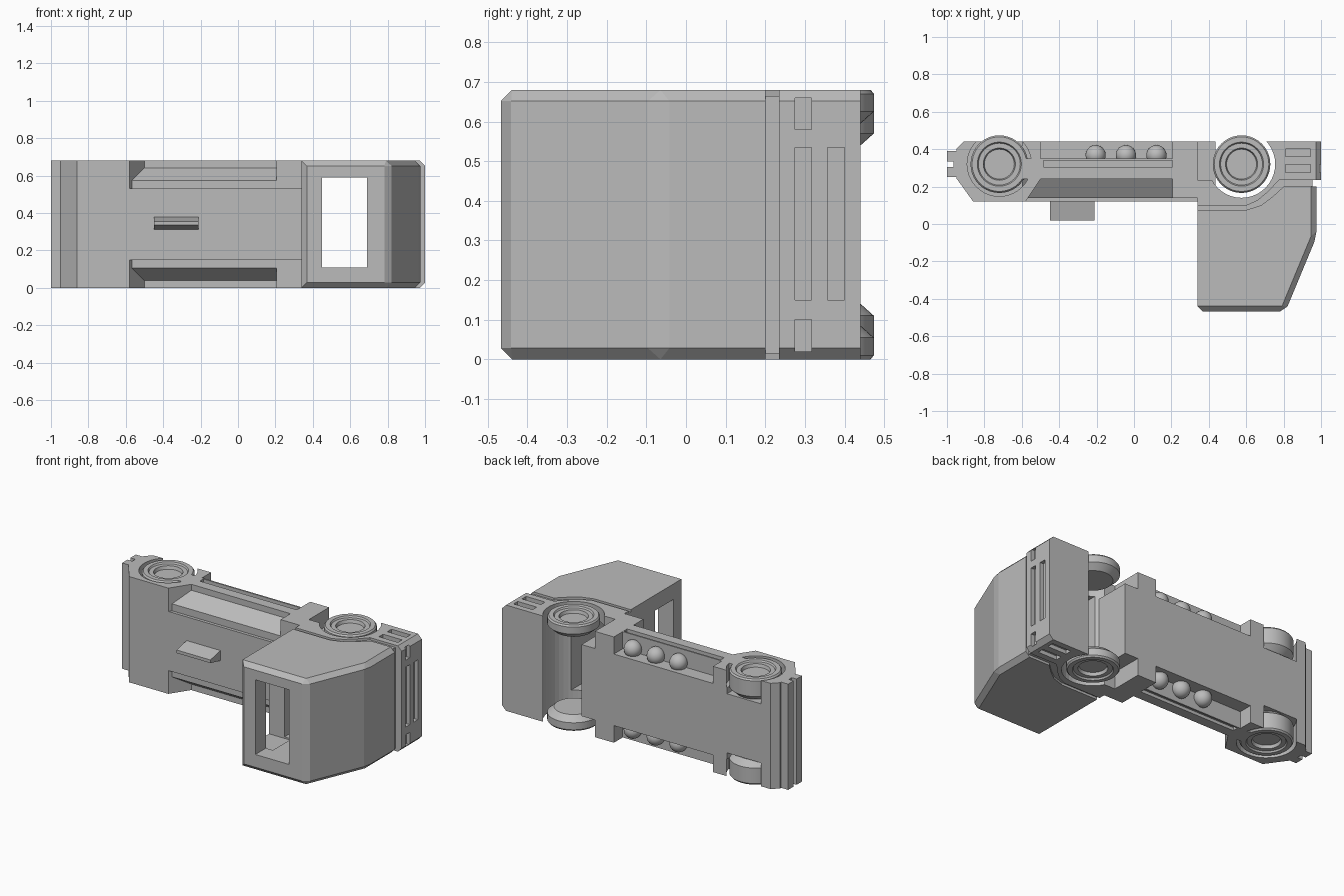
import bpy, bmesh, math
from mathutils import Vector

if "Cube" in bpy.data.objects:
    bpy.data.objects.remove(bpy.data.objects["Cube"])

W = 0.68                       # full width along z
grey = bpy.data.materials.new("plain_grey")
grey.diffuse_color = (0.5, 0.5, 0.5, 1)
grey.use_nodes = True
grey.node_tree.nodes["Principled BSDF"].inputs["Base Color"].default_value = grey.diffuse_color


def finish(name, bm):
    bmesh.ops.recalc_face_normals(bm, faces=bm.faces)
    me = bpy.data.meshes.new(name)
    bm.to_mesh(me)
    bm.free()
    me.materials.append(grey)
    ob = bpy.data.objects.new(name, me)
    bpy.context.collection.objects.link(ob)
    return ob


def prism(name, pts, lo, hi, axis="z", bevel=None, width=0.028):
    """Extrude an outline: (x, y) along z, or (y, z) along x."""
    bm = bmesh.new()
    place = (lambda p, t: (p[0], p[1], t)) if axis == "z" else (lambda p, t: (t, p[0], p[1]))
    f = bm.faces.new([bm.verts.new(place(p, lo)) for p in pts])
    ext = bmesh.ops.extrude_face_region(bm, geom=[f])["geom"]
    d = Vector(place((0, 0), hi - lo))
    bmesh.ops.translate(bm, vec=d, verts=[v for v in ext if isinstance(v, bmesh.types.BMVert)])
    bmesh.ops.recalc_face_normals(bm, faces=bm.faces)
    if bevel:
        edges = [e for e in bm.edges if bevel((e.verts[0].co + e.verts[1].co) / 2)]
        bmesh.ops.bevel(bm, geom=edges, offset=width, segments=1, affect='EDGES')
    return finish(name, bm)


def box(name, x0, x1, y0, y1, z0, z1):
    return prism(name, [(x0, y0), (x1, y0), (x1, y1), (x0, y1)], z0, z1)


def circle(cx, cy, r, n=40):
    return [(cx + r * math.cos(2 * math.pi * i / n), cy + r * math.sin(2 * math.pi * i / n))
            for i in range(n)]


def cut(ob, cutters):
    for c in cutters:
        m = ob.modifiers.new("cut", 'BOOLEAN')
        m.object, m.operation, m.solver = c, 'DIFFERENCE', 'EXACT'
        deps = bpy.context.evaluated_depsgraph_get()
        me = bpy.data.meshes.new_from_object(ob.evaluated_get(deps))
        ob.modifiers.clear()
        ob.data = me
        bpy.data.objects.remove(c)


def both(z0, z1):
    """The z range and its mirror image across the width."""
    return [(z0, z1), (W - z1, W - z0)]


FRONT, REAR, AXLE = 0.575, -0.72, 0.32

# Cab with chamfered edges, roof opening, rear window and wheel arch
cab = prism("cab", [(0.34, 0.235), (0.34, -0.467), (0.81, -0.467), (0.975, -0.07), (0.975, 0.235)],
            0, W, bevel=lambda c: c.y < 0.23 and not (c.x < 0.35 and c.y > -0.4))
groove = [(0.3, 0.075), (0.6, 0.075), (0.68, 0.1), (0.74, 0.145), (0.8, 0.2), (1.1, 0.2),
          (1.1, 0.24), (0.78, 0.24), (0.72, 0.175), (0.66, 0.125), (0.6, 0.098), (0.3, 0.098)]
cut(cab, [box("c", 0.45, 0.69, -0.6, 0.6, 0.11, 0.59),
          box("c", 0.3, 0.5, -0.36, -0.17, 0.10, 0.58),
          prism("c", circle(FRONT, AXLE, 0.18), -0.1, 0.8)]
    + [prism("c", groove, *z) for z in both(W - 0.015, W + 0.1)]
    + [box("c", 0.955, 1.1, 0.2, 0.3, -0.1, 0.8)])

# Front bumper with slots in the face and sides
bumper = prism("front_bumper", [(0.62, 0.235), (1.0, 0.235), (1.0, 0.44), (0.62, 0.44)], 0, W,
               bevel=lambda c: c.x > 0.99 and (c.z < 0.01 or c.z > W - 0.01))
cutters = [prism("c", circle(FRONT, AXLE, 0.18), -0.1, 0.8),
           box("c", 0.975, 1.1, 0.275, 0.317, 0.15, 0.535),
           box("c", 0.975, 1.1, 0.357, 0.40, 0.15, 0.535)]
for z in both(0.58, 0.66):
    cutters.append(box("c", 0.975, 1.1, 0.275, 0.317, *z))
for z in both(W - 0.025, W + 0.1):
    for y in (0.275, 0.36):
        cutters.append(box("c", 0.81, 0.945, y, y + 0.042, *z))
cut(bumper, cutters)

# Chassis core, with the raised bed strip running along it
box("chassis_core", -0.6, 0.435, 0.14, 0.44, 0.11, 0.57)
box("bed_strip", -0.59, 0.345, 0.12, 0.2, 0.15, 0.53)

# Sloped flanks between the bed and the side rails
prism("sloped_flanks", [(0.14, 0.105), (0.14, 0.575), (0.245, 0.645), (0.245, 0.035)],
      -0.6, 0.21, axis="x")

# Side rails with a long slot, and the side boxes behind the cab
for z in both(0.5, W):
    rail = box("side_rail", -0.6, 0.22, 0.24, 0.35, *z)
    top = z[1] == W
    s = (W - 0.02, W + 0.1) if top else (-0.1, 0.02)
    cut(rail, [box("c", -0.485, 0.205, 0.305, 0.34, *s)])
    box("side_box", 0.205, 0.34, 0.14, 0.44, *((0.545, W) if top else (0, 0.135)))

# Tail section with wheel arches
tail = prism("tail_section", [(-0.95, 0.245), (-0.86, 0.12), (-0.58, 0.12), (-0.5, 0.24),
                              (-0.5, 0.44), (-0.91, 0.44), (-0.95, 0.40)], 0, W)
cut(tail, [prism("c", circle(REAR, AXLE, 0.172), *z) for z in both(0.53, W + 0.1)]
    + [prism("c", [(-0.925, 0.19), (-0.895, 0.148), (-0.905, 0.142), (-0.935, 0.184)], 0.1, 0.58)])

# Rear bumper: two bars joined by a web
for y in (0.25, 0.335):
    box("rear_bumper_bar", -1.0, -0.94, y, y + 0.055, 0, W)
box("rear_bumper_web", -0.965, -0.94, 0.25, 0.39, 0, W)

# Raised block on the bed
prism("bed_block", [(0.13, 0.31), (0.02, 0.335), (0.02, 0.355), (0.13, 0.38)],
      -0.45, -0.21, axis="x")

# Air tanks hanging under the rails
for x in (-0.205, -0.043, 0.12):
    for z in (0.6, W - 0.6):
        bm = bmesh.new()
        bmesh.ops.create_uvsphere(bm, u_segments=24, v_segments=14, radius=0.054)
        for f in bm.faces:
            f.smooth = True
        ob = finish("air_tank", bm)
        ob.location = (x, 0.368, z)


def wheel(name, cx, inner, sign):
    """Lathe a wheel: (radius, height measured outward from the middle of the width)."""
    prof = [(0, inner), (0.115, inner), (0.154, inner + 0.035), (0.154, 0.33), (0.146, 0.34),
            (0.118, 0.34), (0.112, 0.33), (0.086, 0.33), (0.08, 0.31), (0, 0.31)]
    bm = bmesh.new()
    vs = [bm.verts.new((r, 0, sign * h)) for r, h in prof]
    es = [bm.edges.new(p) for p in zip(vs, vs[1:])]
    bmesh.ops.spin(bm, geom=vs + es, cent=(0, 0, 0), axis=(0, 0, 1),
                   angle=2 * math.pi, steps=40, use_duplicate=False)
    bmesh.ops.remove_doubles(bm, verts=bm.verts, dist=0.0005)
    ob = finish(name, bm)
    ob.location = (cx, AXLE, W / 2)
    bpy.ops.object.select_all(action='DESELECT')
    ob.select_set(True)
    bpy.context.view_layer.objects.active = ob
    bpy.ops.object.shade_smooth_by_angle(angle=math.radians(25))


# Wheels: the rear pair is wider than the front pair
for sign in (1, -1):
    wheel("front_wheel", FRONT, 0.25, sign)
    wheel("rear_wheel", REAR, 0.195, sign)
